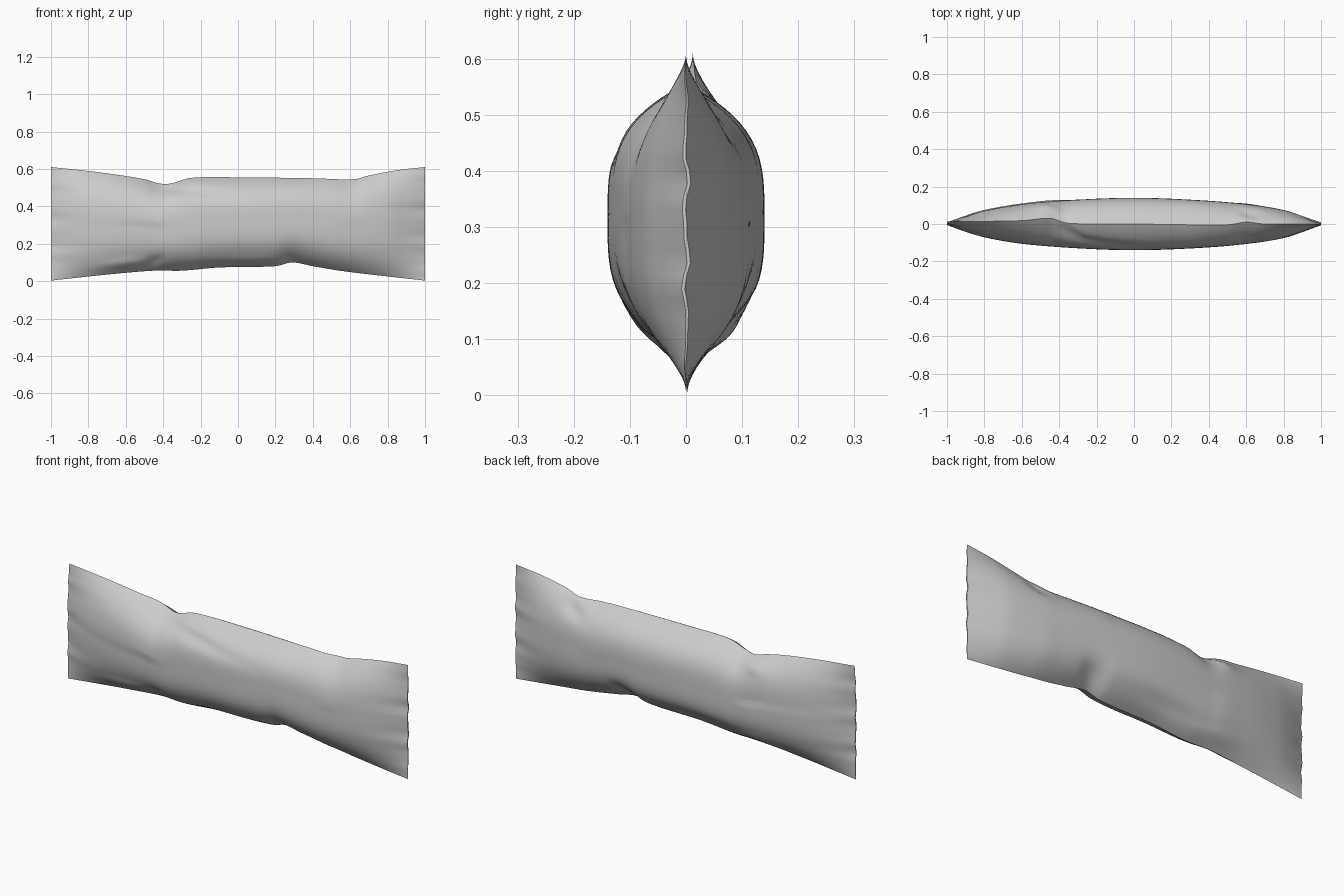
import bpy, bmesh, math

if "Cube" in bpy.data.objects:
    bpy.data.objects.remove(bpy.data.objects["Cube"], do_unlink=True)

# Single wrapper colour
film = bpy.data.materials.new("plain grey film")
film.use_nodes = True
grey = (0.6, 0.6, 0.6, 1)
film.diffuse_color = grey
film.node_tree.nodes["Principled BSDF"].inputs["Base Color"].default_value = grey

# Profiles along the length: (x, value)
TOP = [(-1, .61), (-.75, .583), (-.5, .545), (-.42, .522), (-.36, .522), (-.25, .552),
       (0, .555), (.4, .55), (.62, .545), (.7, .565), (.85, .593), (1, .61)]
BOTTOM = [(-1, .003), (-.7, .035), (-.45, .056), (-.3, .056), (-.1, .073), (.2, .08),
          (.29, .1), (.4, .08), (.55, .055), (.8, .025), (1, .003)]
DEPTH = [(-1, .003), (-.9, .042), (-.8, .072), (-.6, .106), (-.3, .13), (0, .14),
         (.3, .13), (.6, .107), (.8, .075), (.9, .042), (1, .003)]
SEAM = [(-1, .012), (-.6, .018), (-.45, .03), (-.35, .004), (0, 0), (.5, -.004),
        (.6, .01), (.7, 0), (1, 0)]
# Creases and puffs: (side, x, z, length, height, slope, outward amount)
DENTS = [(-1, -.2, .475, .24, .025, -.13, -.014),
         (-1, -.36, .5, .06, .03, 0, -.018),
         (-1, -.62, .09, .12, .025, .1, .014),
         (-1, -.45, .1, .05, .03, .3, -.015),
         (-1, .05, .1, .25, .03, 0, .02),
         (1, -.42, .5, .08, .03, .2, .02),
         (1, .62, .5, .06, .035, .3, -.02),
         (1, .3, .13, .07, .05, .4, -.022),
         (1, -.15, .13, .22, .03, .05, -.012),
         (1, -.45, .1, .12, .03, 0, .012)]


def sample(points, x):
    """Smooth curve through the points, with slopes taken from the neighbours."""
    last = len(points) - 1

    def slope(i):
        a, b = points[max(i - 1, 0)], points[min(i + 1, last)]
        return (b[1] - a[1]) / (b[0] - a[0])
    for i in range(last):
        (x0, v0), (x1, v1) = points[i], points[i + 1]
        if x <= x1 or i == last - 1:
            h = x1 - x0
            u = (x - x0) / h
            blend = u * u * (3 - 2 * u)
            return (v0 + (v1 - v0) * blend + h * slope(i) * u * (1 - u) ** 2
                    - h * slope(i + 1) * u * u * (1 - u))


def surface(x, t, side):
    """Point on the front (side -1) or back (side 1); t runs from bottom to top."""
    top, bottom = sample(TOP, x), sample(BOTTOM, x)
    z = (top + bottom) / 2 + t * (top - bottom) / 2
    power = 3.4 - 0.9 * x * x
    y = sample(DEPTH, x) * (1 - abs(t) ** power)
    edge = 1 - t * t
    for s, cx, cz, length, height, tilt, amount in DENTS:
        if s == side:
            dx = x - cx
            dz = z - cz - tilt * dx
            y += amount * min(1, 2 * edge) * math.exp(-(dx / length) ** 2 - (dz / height) ** 2)
    # Crimped ripples fading in from both end seals
    ripple = math.sin(z * 48 + 2 * x) + 0.6 * math.sin(z * 83 + x)
    wave = 0.004 * edge * ripple * math.exp(-(1 - abs(x)) / 0.1)
    seam = sample(SEAM, x) * (abs(t) ** 2 if t > 0 else 0.2)
    return (x, seam + wave + side * max(y, 0.0), z)


# Closed rings from seal to seal
LENGTH, HEIGHT = 160, 40
heights = [math.sin(math.pi * (j / HEIGHT - 0.5)) for j in range(HEIGHT + 1)]
bm = bmesh.new()
rings = []
for i in range(LENGTH + 1):
    x = -1 + 2 * i / LENGTH
    ring = [bm.verts.new(surface(x, t, -1)) for t in heights]
    ring += [bm.verts.new(surface(x, t, 1)) for t in heights[-2:0:-1]]
    rings.append(ring)
count = len(rings[0])
for a, b in zip(rings, rings[1:]):
    for j in range(count):
        k = (j + 1) % count
        bm.faces.new((a[j], b[j], b[k], a[k]))

# Thin end seals
for ring in (rings[0], rings[-1]):
    for j in range(HEIGHT):
        quad = [ring[j], ring[j + 1], ring[-j - 1], ring[-j % count]]
        bm.faces.new(list(dict.fromkeys(quad)))
bmesh.ops.recalc_face_normals(bm, faces=bm.faces)

mesh = bpy.data.meshes.new("wrapper")
bm.to_mesh(mesh)
bm.free()
wrapper = bpy.data.objects.new("wrapper", mesh)
bpy.context.collection.objects.link(wrapper)
mesh.materials.append(film)
bpy.ops.object.select_all(action='DESELECT')
wrapper.select_set(True)
bpy.context.view_layer.objects.active = wrapper
bpy.ops.object.shade_smooth_by_angle(angle=math.radians(50))
